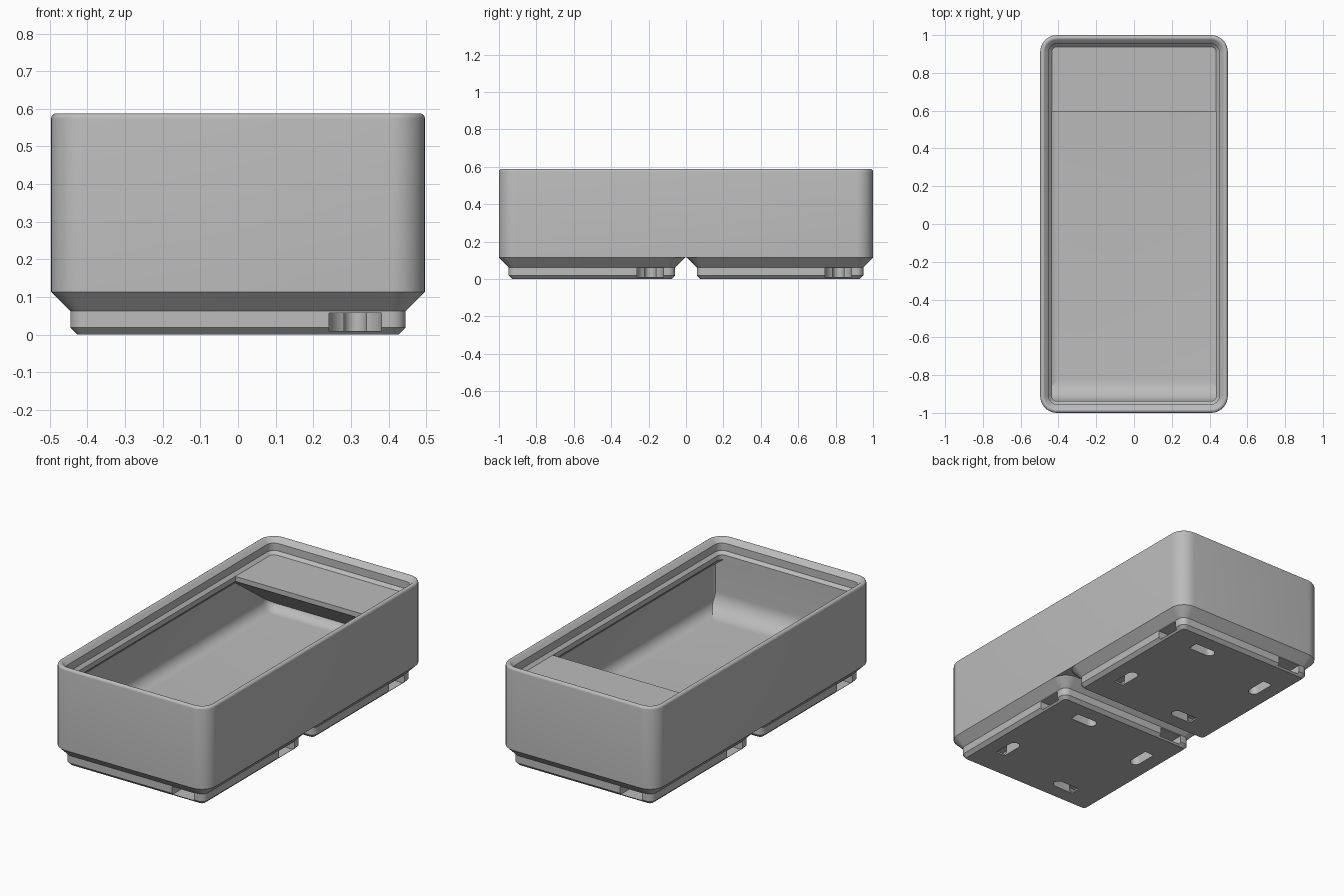
import bpy, bmesh
from math import sin, cos, pi, radians

if "Cube" in bpy.data.objects:
    bpy.data.objects.remove(bpy.data.objects["Cube"])

MM = 2 / 83.5            # all sizes below are in millimetres
CELL = 42
WIDTH, LENGTH = 41.5, 83.5
FLOOR = 7

grey = bpy.data.materials.new("plain grey")
grey.use_nodes = True
grey.diffuse_color = (0.5, 0.5, 0.5, 1)
grey.node_tree.nodes["Principled BSDF"].inputs["Base Color"].default_value = grey.diffuse_color


def finish(bm, name):
    bmesh.ops.recalc_face_normals(bm, faces=bm.faces)
    bmesh.ops.scale(bm, vec=(MM, MM, MM), verts=bm.verts)
    mesh = bpy.data.meshes.new(name)
    bm.to_mesh(mesh)
    bm.free()
    mesh.materials.append(grey)
    obj = bpy.data.objects.new(name, mesh)
    bpy.context.collection.objects.link(obj)
    return obj


def smooth(obj):
    bpy.ops.object.select_all(action="DESELECT")
    obj.select_set(True)
    bpy.context.view_layer.objects.active = obj
    bpy.ops.object.shade_smooth_by_angle(angle=radians(30))


def arc(cx, cy, r, start, end, n=8):
    angles = [radians(start + (end - start) * i / n) for i in range(n + 1)]
    return [(cx + r * cos(a), cy + r * sin(a)) for a in angles]


def rounded_loft(name, width, length, radius, profile, y=0):
    """Stack rounded rectangles, each inset by a depth at a height."""
    bm = bmesh.new()
    rings = []
    for depth, z in profile:
        r = max(radius - depth, 0.02)
        hx, hy = width / 2 - depth - r, length / 2 - depth - r
        pts = []
        for k, (sx, sy) in enumerate([(1, 1), (-1, 1), (-1, -1), (1, -1)]):
            pts += arc(sx * hx, sy * hy, r, 90 * k, 90 * k + 90)
        rings.append([bm.verts.new((px, py + y, z)) for px, py in pts])
    for low, high in zip(rings, rings[1:]):
        for i in range(len(low)):
            bm.faces.new((low[i - 1], low[i], high[i], high[i - 1]))
    bm.faces.new(rings[0])
    bm.faces.new(rings[-1])
    return finish(bm, name)


def extrude(bm, points, vec):
    """Extrude a closed loop of 3D points into a solid."""
    face = bm.faces.new([bm.verts.new(p) for p in points])
    out = bmesh.ops.extrude_face_region(bm, geom=[face], use_keep_orig=True)
    verts = [v for v in out["geom"] if isinstance(v, bmesh.types.BMVert)]
    bmesh.ops.translate(bm, vec=vec, verts=verts)


def cross_prism(name, outline, half):
    """Extrude a y-z outline across the bin."""
    bm = bmesh.new()
    extrude(bm, [(-half, y, z) for y, z in outline], (2 * half, 0, 0))
    return finish(bm, name)


def pinwheel(name, outline, z0, z1, y):
    """Four turned copies of an outline; its +x points out of the side."""
    bm = bmesh.new()
    for k in range(4):
        c, s = round(cos(k * pi / 2)), round(sin(k * pi / 2))
        pts = [(px + 13, py + 13) for px, py in outline]
        extrude(bm, [(c * a - s * b, s * a + c * b + y, z0) for a, b in pts], (0, 0, z1 - z0))
    return finish(bm, name)


# Bin shell: outer wall, rounded rim, stacking lip, inner wall and floor
shell_profile = [(0, 4.75)]
shell_profile += arc(0.6, 23.95, 0.6, 180, 45, 6)
shell_profile += [(1.9, 23.5), (1.9, 21.7), (2.6, 21), (2.6, 19.8), (0.95, 18.15)]
shell_profile += arc(3.75, FLOOR + 2.8, 2.8, 180, 270)
smooth(rounded_loft("bin_shell", WIDTH, LENGTH, 3.75, shell_profile))

# Label shelf at the back, with a sloping support underneath
shelf = [(24.9, 21), (24.9, 19.8), (40.2, 8.7), (40.2, 21)]
cross_prism("label_shelf", shelf, 19.85)

# Curved scoop at the front, flush with the lip
R = LENGTH / 2 - 2.6
scoop_r = 4.67
scoop = [(-40.2, FLOOR - 0.3), (-40.2, 20), (-R, 19.8)]
scoop += arc(-R + scoop_r, FLOOR + scoop_r, scoop_r, 180, 270, 14)
scoop.append((-R + scoop_r, FLOOR - 0.3))
smooth(cross_prism("front_scoop", scoop, 19.85))

# Stepped feet with side magnet slots and push-out holes
foot_profile = [(2.95, 0), (2.15, 0.8), (2.15, 2.6), (0, 4.75)]
magnet = arc(0, 0, 2.93, 90, 270, 16) + [(11, -2.93), (11, 2.93)]
push = arc(-6.93, 0, 1.25, 90, 270, 10) + [(-2.0, -1.25), (-2.0, 1.25)]
for side, y in (("front", -CELL / 2), ("back", CELL / 2)):
    foot = rounded_loft(side + "_foot", WIDTH, WIDTH, 3.75, foot_profile, y)
    cutters = [pinwheel("magnet_cutter", magnet, 0.4, 2.4, y),
               pinwheel("push_cutter", push, -1, 2.4, y)]
    for cutter in cutters:
        mod = foot.modifiers.new("cut", "BOOLEAN")
        mod.operation = "DIFFERENCE"
        mod.solver = "EXACT"
        mod.object = cutter
    graph = bpy.context.evaluated_depsgraph_get()
    cut_mesh = bpy.data.meshes.new_from_object(foot.evaluated_get(graph))
    foot.modifiers.clear()
    foot.data = cut_mesh
    for cutter in cutters:
        bpy.data.objects.remove(cutter)
    smooth(foot)
